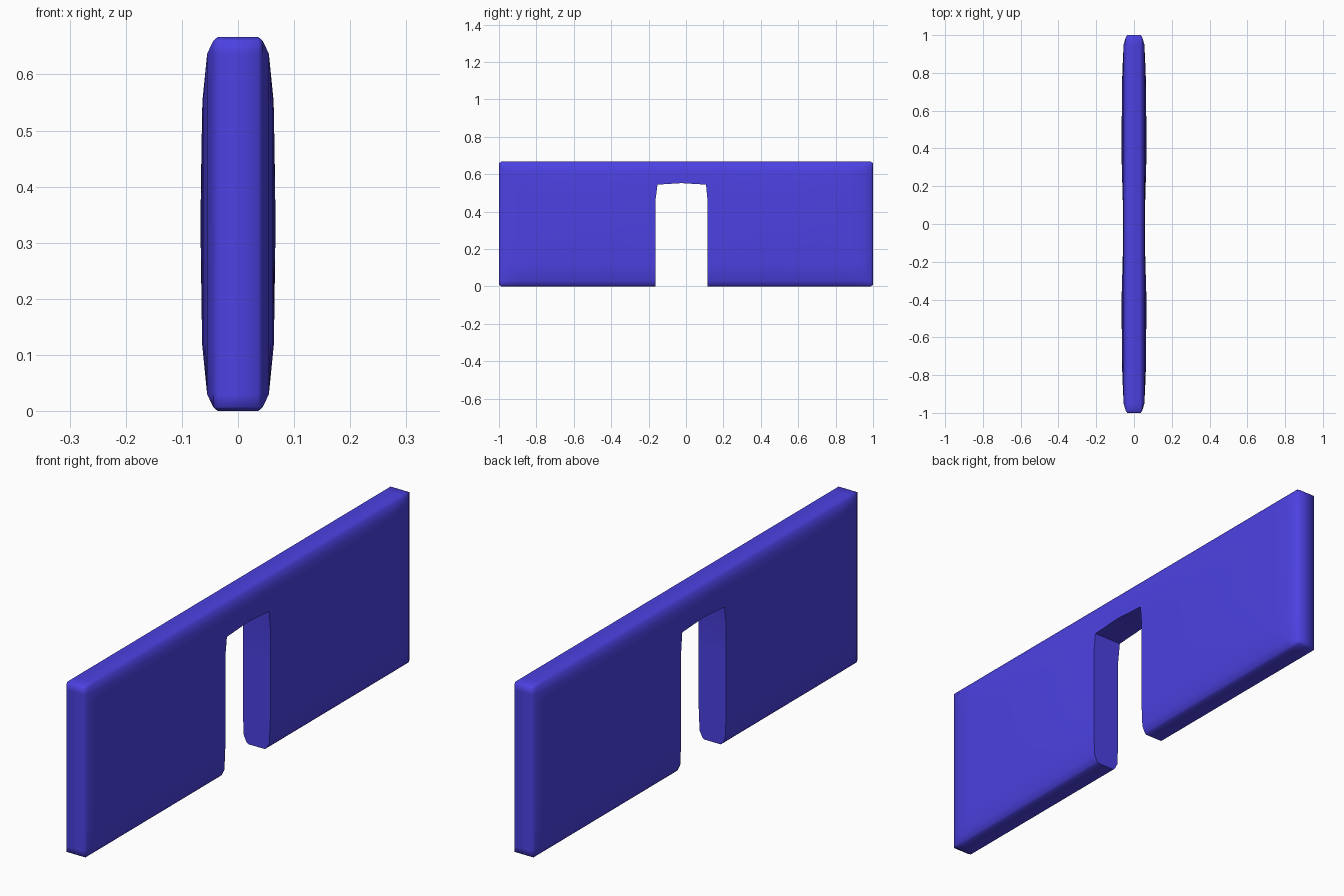
import bpy, bmesh, math

cube = bpy.data.objects.get("Cube")
if cube:
    bpy.data.objects.remove(cube, do_unlink=True)

# Overall outline and notch
HEIGHT = 0.667
NOTCH_FRONT, NOTCH_BACK, NOTCH_TOP = -0.162, 0.114, 0.552

# Half thickness against distance from the outer rim, along height and length
RIM_Z = [(0, 0.036), (0.007, 0.044), (0.03, 0.055), (0.12, 0.064), (0.334, 0.067)]
RIM_Y = [(0, 0.036), (0.012, 0.044), (0.05, 0.055), (0.2, 0.062), (0.6, 0.067)]


def blend(table, d):
    for (a, va), (b, vb) in zip(table, table[1:]):
        if d <= b:
            return va + (vb - va) * (d - a) / (b - a)
    return table[-1][1]


def half_thickness(y, z):
    h = min(blend(RIM_Z, min(z, HEIGHT - z)), blend(RIM_Y, 1 - abs(y)))
    # Gentle thinning towards the notch
    gap = max(NOTCH_FRONT - y, y - NOTCH_BACK, 0)
    return min(h, 0.059 + 0.03 * gap)


rim_steps = [0, 0.012, 0.05, 0.12, 0.2, 0.4, 0.6, 0.72]
ys = [-1 + d for d in rim_steps] + [NOTCH_FRONT, -0.024, NOTCH_BACK]
ys += [1 - d for d in reversed(rim_steps)]
zs = [0, 0.007, 0.03, 0.12, 0.334, 0.47, NOTCH_TOP, 0.6, 0.637, 0.66, HEIGHT]

bm = bmesh.new()
grid = {}
for i, y in enumerate(ys):
    for j, z in enumerate(zs):
        h = half_thickness(y, z)
        py, pz = y, z
        # Soften the outline corners
        if abs(y) == 1 and z in (0, HEIGHT):
            py, pz = y * 0.994, z + (0.005 if z == 0 else -0.005)
        if z == NOTCH_TOP and y in (NOTCH_FRONT, NOTCH_BACK):
            py, pz = y * 0.94, z - 0.008
        for side in (-1, 1):
            grid[i, j, side] = bm.verts.new((side * h, py, pz))

# Both broad faces, leaving the notch open
for i in range(len(ys) - 1):
    for j in range(len(zs) - 1):
        in_notch = ys[i] >= NOTCH_FRONT and ys[i + 1] <= NOTCH_BACK
        if in_notch and zs[j + 1] <= NOTCH_TOP:
            continue
        for side in (-1, 1):
            corners = [(i, j), (i + 1, j), (i + 1, j + 1), (i, j + 1)]
            bm.faces.new([grid[a, b, side] for a, b in corners[::side]])

# Walls around the rim and the notch
partner = {grid[i, j, s]: grid[i, j, -s] for i, j, s in grid}
for e in [e for e in bm.edges if e.is_boundary and e.verts[0].co.x > 0]:
    a, b = e.verts
    bm.faces.new((a, b, partner[b], partner[a]))
loose = [v for v in bm.verts if not v.link_faces]
bmesh.ops.delete(bm, geom=loose, context='VERTS')
bmesh.ops.recalc_face_normals(bm, faces=bm.faces)

mesh = bpy.data.meshes.new("notched_panel")
bm.to_mesh(mesh)
bm.free()
panel = bpy.data.objects.new("notched_panel", mesh)
bpy.context.collection.objects.link(panel)

# Blue-violet finish
color = (0.072, 0.053, 0.76, 1)
mat = bpy.data.materials.new("blue_violet")
mat.use_nodes = True
mat.diffuse_color = color
mat.node_tree.nodes["Principled BSDF"].inputs["Base Color"].default_value = color
mesh.materials.append(mat)

bpy.ops.object.select_all(action='DESELECT')
panel.select_set(True)
bpy.context.view_layer.objects.active = panel
bpy.ops.object.shade_smooth_by_angle(angle=math.radians(60))
